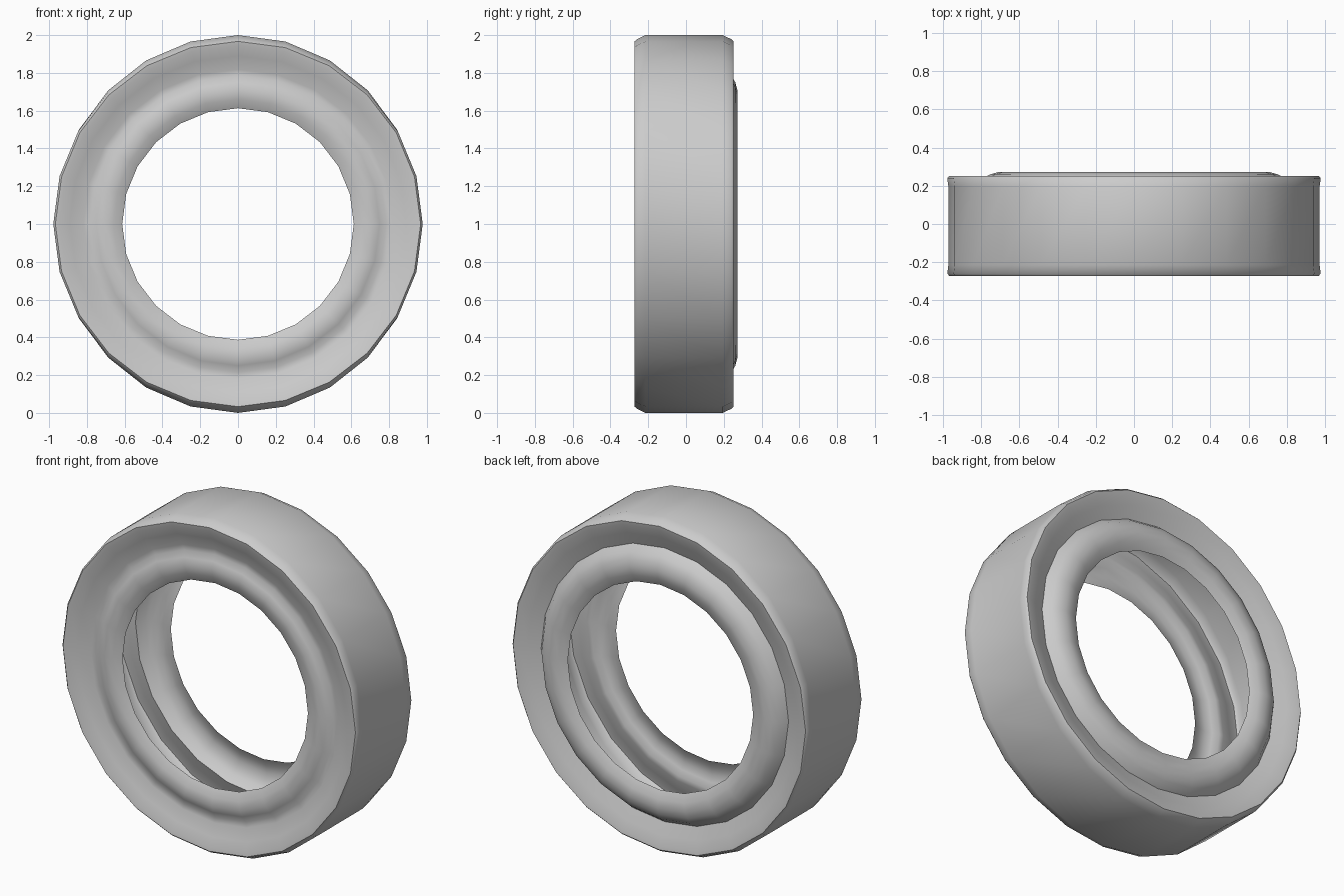
import bpy, bmesh, math

cube = bpy.data.objects.get("Cube")
if cube:
    bpy.data.objects.remove(cube, do_unlink=True)

SIDES = 24
CROWN_X = 0.972   # the tread is slightly narrower sideways

rubber = bpy.data.materials.new("grey rubber")
rubber.use_nodes = True
colour = (0.6, 0.6, 0.6, 1)
rubber.diffuse_color = colour
rubber.node_tree.nodes["Principled BSDF"].inputs["Base Color"].default_value = colour

# Half cross-section as (radius, depth): tread edge, rounded shoulder, dished wall
wall = [(1.0, 0.205), (0.978, 0.25), (0.967, 0.262), (0.945, 0.258),
        (0.89, 0.238), (0.818, 0.21)]
# Bead lip, bulging outward and ending in an open edge
bead = [(0.785, 0.23), (0.75, 0.248), (0.71, 0.259), (0.66, 0.252), (0.613, 0.228)]


def half_section(side):
    """The wall sits a little toward the front, the bead a little toward the back."""
    return ([(r, side * d - 0.01) for r, d in wall]
            + [(r, side * d + 0.013) for r, d in bead])


# Open carcass section, from front lip over the tread to back lip
profile = half_section(-1)[::-1] + half_section(1)

# Revolve the section around the wheel axis
bm = bmesh.new()
rings = []
for i in range(SIDES):
    a = math.tau * i / SIDES
    ring = []
    for r, y in profile:
        sx = CROWN_X if r > 0.99 else 1
        ring.append(bm.verts.new((r * sx * math.sin(a), y, 1 + r * math.cos(a))))
    rings.append(ring)
for i in range(SIDES):
    a, b = rings[i], rings[(i + 1) % SIDES]
    for j in range(len(profile) - 1):
        bm.faces.new((a[j], b[j], b[j + 1], a[j + 1]))
mesh = bpy.data.meshes.new("tyre")
bm.to_mesh(mesh)
bm.free()
mesh.materials.append(rubber)
tyre = bpy.data.objects.new("tyre", mesh)
bpy.context.collection.objects.link(tyre)

# Smooth rubber with a crisp crease where the wall meets the bead
bpy.ops.object.select_all(action="DESELECT")
tyre.select_set(True)
bpy.context.view_layer.objects.active = tyre
bpy.ops.object.shade_smooth_by_angle(angle=math.radians(50))
